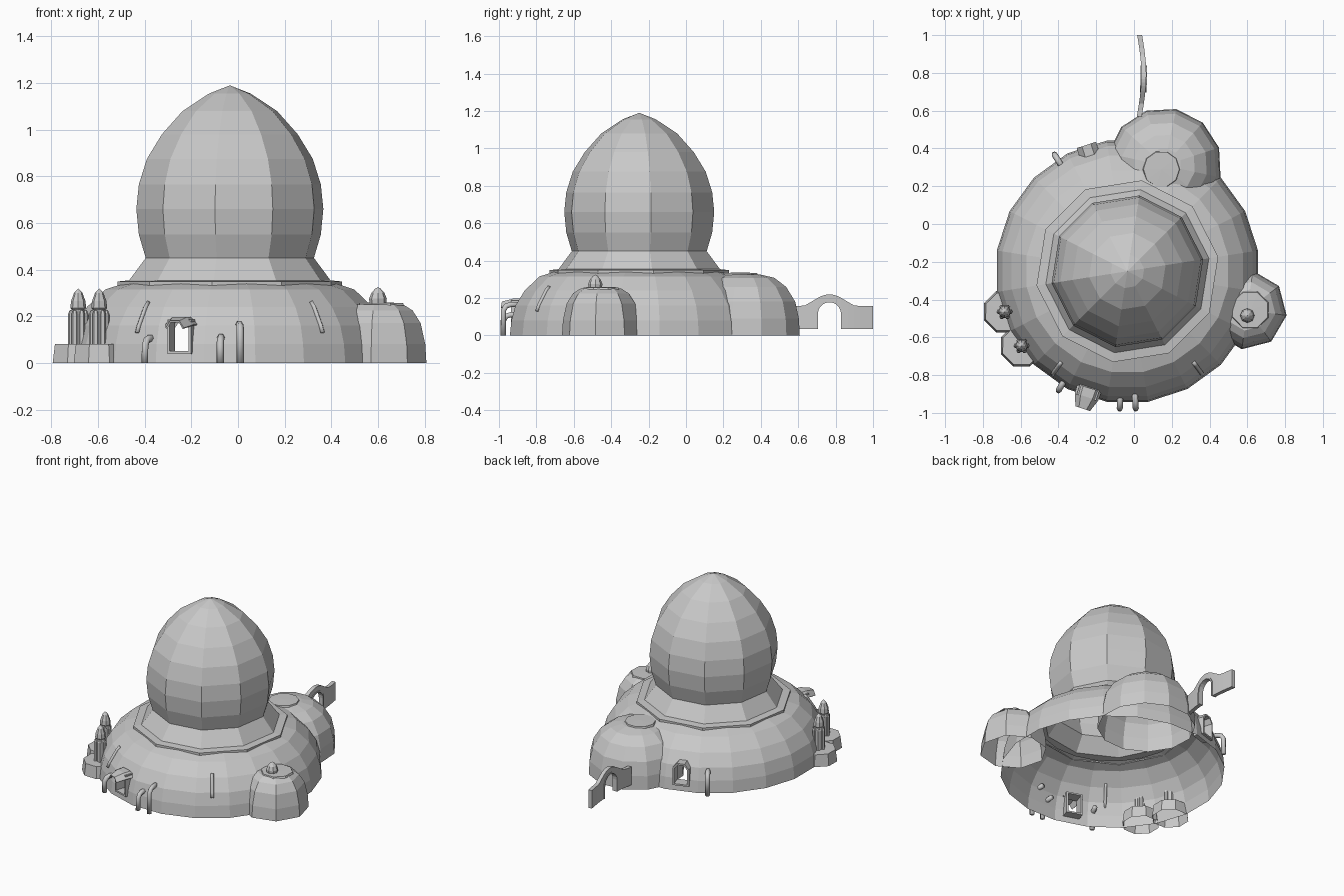
import bpy, bmesh
from math import sin, cos, pi, radians, sqrt
from mathutils import Vector

cube = bpy.data.objects.get("Cube")
if cube:
    bpy.data.objects.remove(cube, do_unlink=True)

mat = bpy.data.materials.new("plain grey")
mat.use_nodes = True
grey = (0.58, 0.58, 0.58, 1)
mat.diffuse_color = grey
mat.node_tree.nodes["Principled BSDF"].inputs["Base Color"].default_value = grey

CX, CY = -0.035, -0.25   # axis of the main dome


def finish(name, bm):
    bmesh.ops.remove_doubles(bm, verts=bm.verts, dist=0.0005)
    bmesh.ops.recalc_face_normals(bm, faces=bm.faces)
    me = bpy.data.meshes.new(name)
    bm.to_mesh(me)
    bm.free()
    me.materials.append(mat)
    ob = bpy.data.objects.new(name, me)
    bpy.context.collection.objects.link(ob)
    return ob


def quads(bm, rows, closed=False):
    """Skin a list of equal-length point rows."""
    vs = [[bm.verts.new(p) for p in row] for row in rows]
    n = len(rows[0])
    for a, b in zip(vs, vs[1:]):
        for i in range(n if closed else n - 1):
            j = (i + 1) % n
            bm.faces.new((a[i], a[j], b[j], b[i]))


def lathe_mesh(profile, sides, turn, x, y):
    bm = bmesh.new()
    angles = [radians(turn) + 2 * pi * i / sides for i in range(sides)]
    quads(bm, [[(x + r * cos(a), y + r * sin(a), z) for a in angles]
               for r, z in profile], closed=True)
    bmesh.ops.remove_doubles(bm, verts=bm.verts, dist=0.0005)
    return bm


def lathe(name, profile, sides, turn=9, x=CX, y=CY):
    return finish(name, lathe_mesh(profile, sides, turn, x, y))


def at(deg, r, t, z):
    """Point at radius r and sideways offset t on the bearing deg."""
    a = radians(deg)
    return Vector((CX + r * cos(a) - t * sin(a), CY + r * sin(a) + t * cos(a), z))


def cut_opening(bm, deg, outline):
    """Cut a convex (sideways, height) outline out of the wall."""
    planes = []
    for (t0, z0), (t1, z1) in zip(outline, outline[1:] + outline[:1]):
        p = at(deg, 0, t0, z0)
        tangent = at(deg, 0, 1, 0) - at(deg, 0, 0, 0)
        planes.append((p, tangent * (z1 - z0) - Vector((0, 0, t1 - t0))))
    mid = at(deg, 0.67, 0, 0.12)
    for p, n in planes:
        near = [f for f in bm.faces if (f.calc_center_median() - mid).length < 0.125]
        geom = near + list({e for f in near for e in f.edges}) + list({v for f in near for v in f.verts})
        bmesh.ops.bisect_plane(bm, geom=geom, plane_co=p, plane_no=n)
    hole = [f for f in bm.faces
            if (f.calc_center_median() - mid).length < 0.2
            and all((f.calc_center_median() - p).dot(n) < 0 for p, n in planes)]
    bmesh.ops.delete(bm, geom=hole, context='FACES')


def frame(name, deg, outline):
    """Window surround that passes through the wall."""
    zc = 0.115
    wide = [(t * 1.25, zc + (z - zc) * 1.17) for t, z in outline]
    bm = bmesh.new()
    loops = [(outline, 0.63), (outline, 0.703), (wide, 0.703), (wide, 0.63), (outline, 0.63)]
    quads(bm, [[at(deg, r, t, z) for t, z in pts] for pts, r in loops], closed=True)
    finish(name, bm)


def tube(name, points, radius, res=1):
    cu = bpy.data.curves.new(name, 'CURVE')
    cu.dimensions = '3D'
    cu.bevel_depth, cu.bevel_resolution, cu.use_fill_caps = radius, res, True
    sp = cu.splines.new('POLY')
    sp.points.add(len(points) - 1)
    for q, p in zip(sp.points, points):
        q.co = (*p, 1)
    tmp = bpy.data.objects.new(name, cu)
    bpy.context.collection.objects.link(tmp)
    bpy.context.view_layer.update()
    me = bpy.data.meshes.new_from_object(tmp.evaluated_get(bpy.context.evaluated_depsgraph_get()))
    bpy.data.objects.remove(tmp, do_unlink=True)
    bm = bmesh.new()
    bm.from_mesh(me)
    bpy.data.meshes.remove(me)
    finish(name, bm)


# Round lower building with a front and a back opening
front_hole = [(-0.043, 0.05), (0.043, 0.05), (0.043, 0.175), (-0.043, 0.175)]
back_hole = [(-0.043, 0.05), (0.043, 0.05), (0.043, 0.15),
             (0.02, 0.18), (-0.02, 0.18), (-0.043, 0.15)]
base = lathe_mesh([(0.70, 0), (0.692, 0.08), (0.67, 0.16), (0.62, 0.24),
                   (0.54, 0.315), (0.455, 0.342)], 20, 9, CX, CY)
cut_opening(base, -108, front_hole)
cut_opening(base, 108, back_hole)
finish("lower_building", base)
frame("front_window_frame", -108, front_hole)
frame("back_window_frame", 108, back_hole)

# Collar and tall dome
lathe("collar", [(0.487, 0.33), (0.487, 0.349), (0.437, 0.354), (0.365, 0.45)], 10)
lathe("main_dome", [(0.365, 0.45), (0.395, 0.55), (0.406, 0.66), (0.395, 0.765),
                    (0.36, 0.875), (0.295, 0.98), (0.205, 1.08), (0.09, 1.155), (0, 1.19)], 10)

# Awning over the front window
bm = bmesh.new()
quads(bm, [[at(-108, r, t * s, z - drop) for t, z in
            ((-0.068, 0.165), (-0.035, 0.196), (0.035, 0.196), (0.068, 0.165))]
           for r, s, drop in ((0.65, 1, 0), (0.70, 0.95, 0), (0.765, 0.6, 0.015))])
awning = finish("window_awning", bm)
awning.modifiers.new("thickness", 'SOLIDIFY').thickness = 0.008

# Rear side dome with its cap
lathe("rear_dome", [(0.305, 0), (0.3, 0.09), (0.28, 0.18), (0.23, 0.26),
                    (0.165, 0.308), (0.09, 0.325), (0, 0.328)], 12, 18, 0.16, 0.31)
lathe("rear_dome_cap", [(0.1, 0.315), (0.095, 0.334), (0, 0.336)], 10, 0, 0.145, 0.29)

# Side pod with cap and finial
lathe("side_pod", [(0.21, 0), (0.205, 0.08), (0.185, 0.17), (0.15, 0.225),
                   (0.11, 0.25), (0, 0.252)], 8, -8, 0.6, -0.455)
lathe("side_pod_cap", [(0.105, 0.245), (0.1, 0.257), (0, 0.259)], 8, 22, 0.615, -0.455)
lathe("side_pod_finial", [(0.036, 0.255), (0.038, 0.275), (0.028, 0.3),
                          (0.012, 0.318), (0, 0.325)], 8, 0, 0.6, -0.485)

# Pair of ribbed turrets on scalloped plinths
for tag, x, y in (("rear", -0.685, -0.465), ("front", -0.595, -0.645)):
    lathe(tag + "_turret_plinth", [(0.118, 0), (0.108, 0.08), (0, 0.081)], 8, 22, x, y)
    lathe(tag + "_turret_shaft", [(0.034, 0.08), (0.034, 0.21), (0.026, 0.23), (0, 0.23)], 8, 0, x, y)
    lathe(tag + "_turret_tip", [(0.024, 0.225), (0.034, 0.235), (0.031, 0.265),
                                (0.018, 0.3), (0, 0.32)], 8, 0, x, y)
    for k in range(6):
        a = k * pi / 3
        lathe(f"{tag}_turret_rib_{k}", [(0.013, 0.08), (0.013, 0.212), (0.007, 0.225), (0, 0.228)],
              6, 0, x + 0.03 * cos(a), y + 0.03 * sin(a))

# Bent pipes from the wall to the ground
for k, (deg, z) in enumerate(((-93.2, 0.11), (-86.5, 0.165), (-120, 0.105), (122, 0.14))):
    path = [(0.63, z), (0.69, z), (0.713, z - 0.008), (0.727, z - 0.03), (0.729, 0)]
    tube(f"bent_pipe_{k + 1}", [at(deg, r, 0, h) for r, h in path], 0.016)

# Thin ribs on the front slope
for tag, deg in (("left", -54), ("right", -126)):
    tube(tag + "_slope_rib", [at(deg, r, 0, h) for r, h in
                              ((0.677, 0.13), (0.664, 0.16), (0.615, 0.24), (0.596, 0.26))], 0.011, 0)

# Curved rear wall with an arched gateway
YC, HALF = 0.767, 0.062


def wall_top(y):
    return 0.157 + 0.062 * max(0, cos(min(1, abs(y - YC) / 0.14) * pi / 2)) ** 1.3


def wall_x(y):
    return 0.03 + 0.022 * sin((y - 0.58) / 0.42 * pi)


def wall_section(bm, ys, low):
    rows = []
    for y in ys:
        x, b, t = wall_x(y), low(y), wall_top(y)
        rows.append([(x - 0.013, y, b), (x + 0.013, y, b), (x + 0.013, y, t), (x - 0.013, y, t)])
    quads(bm, rows, closed=True)
    bm.verts.ensure_lookup_table()
    for row in (rows[0], rows[-1]):
        bm.faces.new([bm.verts.new(p) for p in row])


def arch(y):
    return 0.115 + sqrt(max(0, HALF ** 2 - (y - YC) ** 2))


bm = bmesh.new()
wall_section(bm, [0.57 + (YC - HALF - 0.57) * i / 4 for i in range(5)], lambda y: 0.033)
wall_section(bm, [YC - HALF * cos(pi * i / 10) for i in range(11)], arch)
wall_section(bm, [YC + HALF + (1 - YC - HALF) * i / 5 for i in range(6)], lambda y: 0.033)
finish("gateway_wall", bm)

# Raised trim around the gateway
bm = bmesh.new()
line = [(-HALF, 0.033)] + [(-HALF * cos(pi * i / 10), 0.115 + HALF * sin(pi * i / 10))
                           for i in range(11)] + [(HALF, 0.033)]
rows = []
for dy, z in line:
    x, y = wall_x(YC + dy), YC + dy
    oy, oz = y + dy * 0.16, z + max(0, z - 0.115) * 0.16
    rows.append([(x - 0.017, y, z), (x + 0.017, y, z), (x + 0.017, oy, oz), (x - 0.017, oy, oz)])
quads(bm, rows, closed=True)
finish("gateway_trim", bm)
